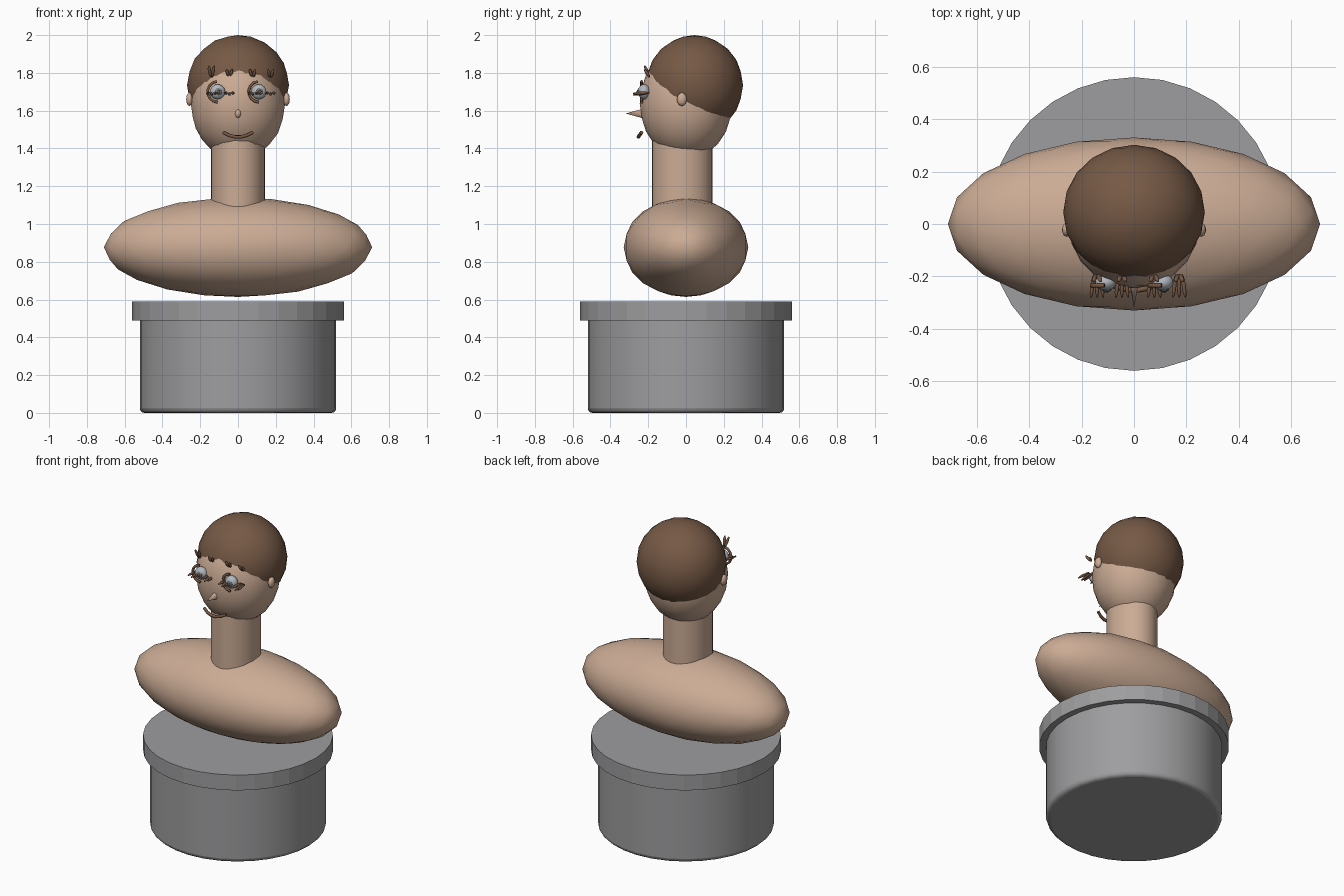
import bpy
import math
from mathutils import Vector

if "Cube" in bpy.data.objects:
    bpy.data.objects.remove(bpy.data.objects["Cube"])


def material(name, rgb):
    m = bpy.data.materials.new(name)
    m.diffuse_color = (*rgb, 1)
    m.use_nodes = True
    m.node_tree.nodes["Principled BSDF"].inputs["Base Color"].default_value = m.diffuse_color
    return m


skin = material("skin", (0.60, 0.41, 0.30))
brown = material("hair_brown", (0.18, 0.10, 0.06))
grey = material("stone_grey", (0.34, 0.34, 0.35))
white = material("eye_white", (0.45, 0.48, 0.52))
iris_col = material("iris_grey", (0.16, 0.17, 0.19))


def finish(name, mat, smooth=True):
    o = bpy.context.object
    o.name = name
    o.data.materials.append(mat)
    bpy.ops.object.transform_apply(location=False, rotation=False, scale=True)
    if smooth:
        bpy.ops.object.shade_smooth_by_angle(angle=math.radians(40))
    return o


def ball(name, loc, size, mat, sub=3, rot=(0, 0, 0)):
    bpy.ops.mesh.primitive_ico_sphere_add(subdivisions=sub, radius=1, location=loc, rotation=rot)
    bpy.context.object.scale = size
    return finish(name, mat)


def cylinder(name, r, z0, z1, mat, y=0, ry=None, smooth=True):
    bpy.ops.mesh.primitive_cylinder_add(vertices=32, radius=1, depth=1, location=(0, y, (z0 + z1) / 2))
    bpy.context.object.scale = (r, ry or r, z1 - z0)
    return finish(name, mat, smooth)


def rod(name, a, b, r, mat=brown):
    """Slim pointed ellipsoid from a to b."""
    a, b = Vector(a), Vector(b)
    d = b - a
    rot = d.to_track_quat('Z', 'Y').to_euler()
    return ball(name, (a + b) / 2, (r, r, d.length / 2), mat, 2, rot)


def tube(name, pts, r, mat=brown):
    """Round tube along a few points."""
    c = bpy.data.curves.new(name, 'CURVE')
    c.dimensions = '3D'
    c.bevel_depth = r
    c.bevel_resolution = 1
    c.use_fill_caps = True
    s = c.splines.new('POLY')
    s.points.add(len(pts) - 1)
    for p, q in zip(s.points, pts):
        p.co = (*q, 1)
    c.materials.append(mat)
    o = bpy.data.objects.new(name, c)
    bpy.context.collection.objects.link(o)
    return o


# Pedestal with rounded edge and wider rim
base = cylinder("pedestal", 0.52, 0, 0.52, grey)
bev = base.modifiers.new("rounded_edge", 'BEVEL')
bev.width = 0.025
bev.segments = 3
bev.limit_method = 'ANGLE'
bev.angle_limit = math.radians(40)
cylinder("pedestal_rim", 0.56, 0.49, 0.59, grey, smooth=False)

# Shoulders, neck, head and hair cap
ball("shoulders", (0, 0, 0.877), (0.71, 0.33, 0.263), skin)
cylinder("neck", 0.143, 1.0, 1.52, skin, y=-0.02, ry=0.16)
ball("head", (0, 0, 1.64), (0.25, 0.245, 0.30), skin)
ball("hair", (0, 0.045, 1.735), (0.27, 0.257, 0.265), brown)

# Ears
for s in (-1, 1):
    ball("ear", (s * 0.257, -0.022, 1.66), (0.018, 0.027, 0.036), skin, 2)

# Nose, a cone pointing forward
bpy.ops.mesh.primitive_cone_add(vertices=16, radius1=1, radius2=0, depth=0.11,
                                location=(0, -0.265, 1.585), rotation=(math.pi / 2, 0, 0))
bpy.context.object.scale = (0.02, 0.03, 1)
finish("nose", skin)

# Mouth, a shallow arc
tube("mouth", [(0.078 * t, -0.253 + 0.018 * t * t, 1.46 + 0.025 * t * t)
               for t in (-1, -0.6, -0.2, 0.2, 0.6, 1)], 0.010)

# Eyes with curved lid, lashes and brow tufts
for ex in (-0.108, 0.11):
    ball("eyeball", (ex, -0.222, 1.70), (0.04, 0.032, 0.04), white)
    ball("iris", (ex + 0.005, -0.25, 1.70), (0.019, 0.008, 0.019), iris_col, 2)
    ball("pupil", (ex + 0.005, -0.257, 1.70), (0.009, 0.005, 0.009), brown, 2)
    tube("eyelid", [(ex + 0.053 * math.cos(math.radians(a)), -0.235,
                     1.70 + 0.055 * math.sin(math.radians(a)))
                    for a in range(95, 271, 25)], 0.008)
    for dx in (-0.033, 0.062):
        for k in (-1, 0, 1):
            x = ex + dx + 0.012 * k
            rod("lash", (x, -0.19, 1.695), (x + 0.012 * k, -0.283, 1.683 + 0.008 * abs(k)), 0.008)
        for k in (-1, 1):
            x = ex + dx + 0.009 * k
            top = 1.84 if dx < 0 and ex < 0 else 1.82
            rod("brow_tuft", (x - 0.006 * k, -0.192, 1.775), (x + 0.006 * k, -0.22, top), 0.009)
